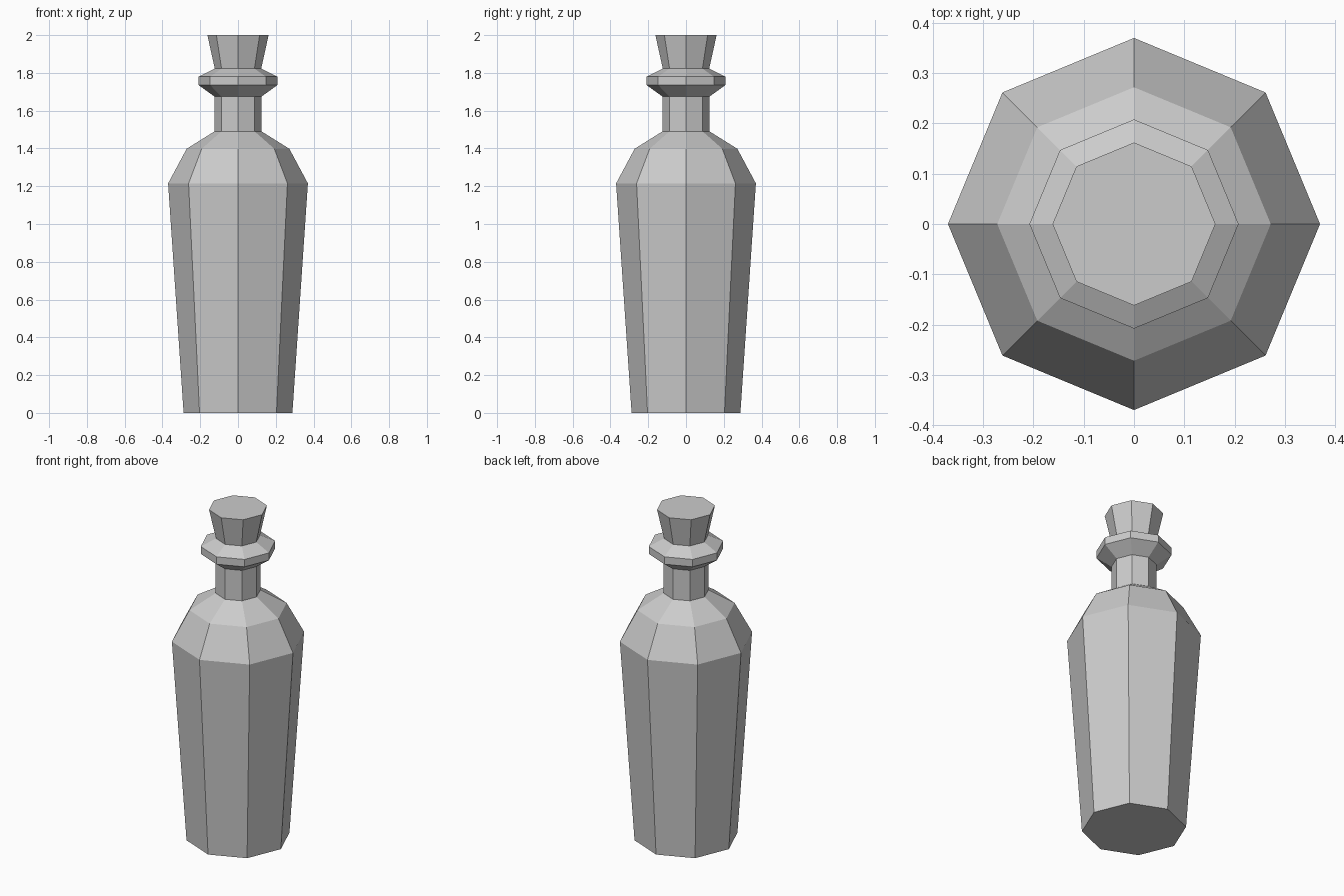
import bpy, bmesh
from math import cos, sin, pi

if "Cube" in bpy.data.objects:
    bpy.data.objects.remove(bpy.data.objects["Cube"])

SIDES = 8


def lathe(name, profile, cap_bottom=False, cap_top=False):
    """Revolve (radius, z) points into a flat-faced octagonal shell."""
    bm = bmesh.new()
    rings = [[bm.verts.new((r * cos(2 * pi * i / SIDES), r * sin(2 * pi * i / SIDES), z))
              for i in range(SIDES)] for r, z in profile]
    for low, high in zip(rings, rings[1:]):
        for i in range(SIDES):
            j = (i + 1) % SIDES
            bm.faces.new((low[i], low[j], high[j], high[i]))
    if cap_bottom:
        bm.faces.new(rings[0][::-1])
    if cap_top:
        bm.faces.new(rings[-1])
    mesh = bpy.data.meshes.new(name)
    bm.to_mesh(mesh)
    bm.free()
    obj = bpy.data.objects.new(name, mesh)
    bpy.context.collection.objects.link(obj)
    return obj


# Bottle: tapered body, two-step shoulder, straight neck, flared lip
lathe("bottle", [(0.288, 0), (0.37, 1.215), (0.272, 1.398), (0.125, 1.49),
                 (0.125, 1.675), (0.208, 1.735), (0.208, 1.78), (0.123, 1.823)],
      cap_bottom=True)

# Stopper: flares upward out of the lip
lathe("stopper", [(0.123, 1.823), (0.162, 2.0)], cap_top=True)
